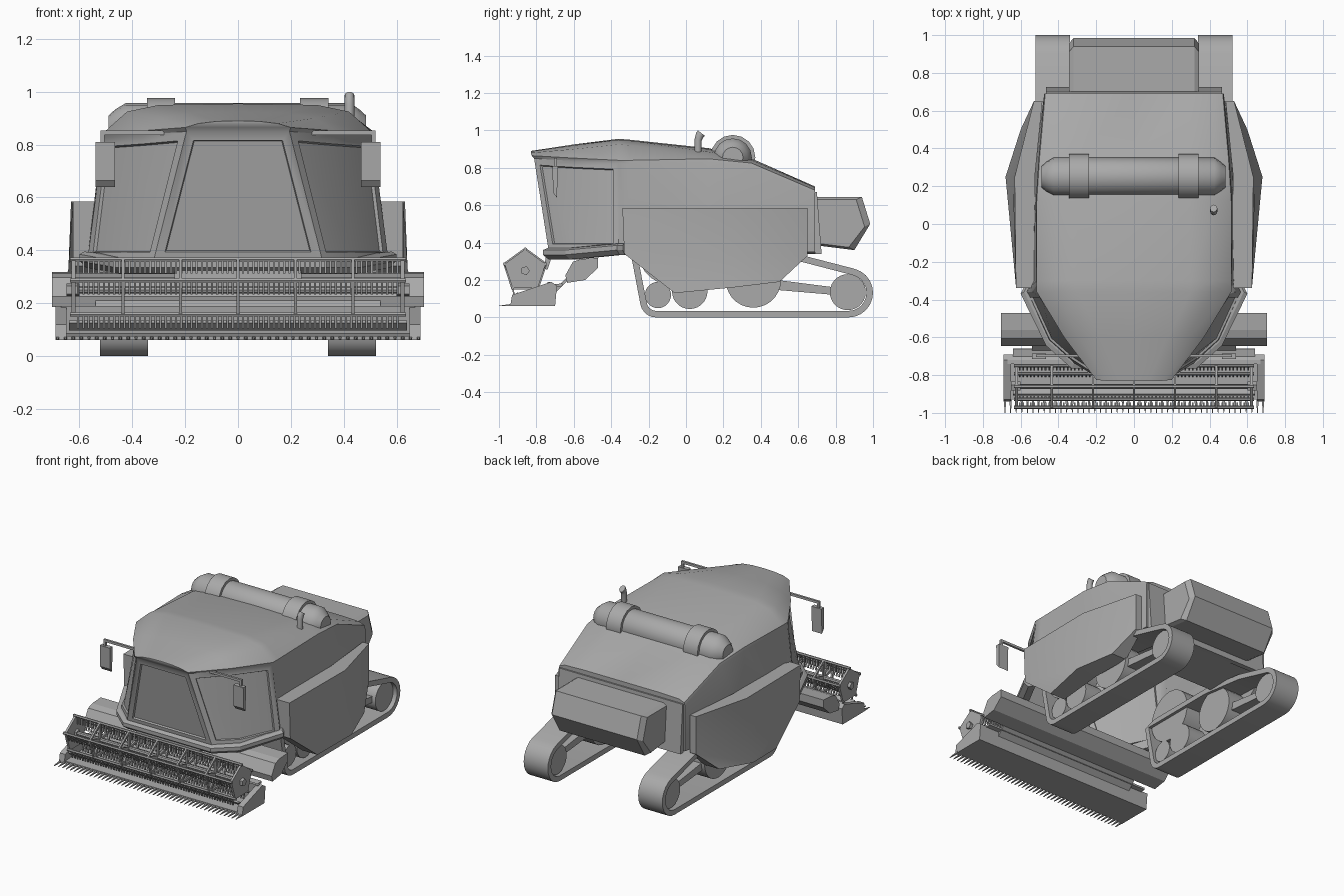
import bpy, bmesh, math
from mathutils import Vector

cube = bpy.data.objects.get("Cube")
if cube:
    bpy.data.objects.remove(cube)

grey = bpy.data.materials.new("plain_grey")
grey.use_nodes = True
grey.diffuse_color = (0.4, 0.4, 0.4, 1)
grey.node_tree.nodes["Principled BSDF"].inputs["Base Color"].default_value = (0.4, 0.4, 0.4, 1)


def finish(bm, name, smooth=False):
    bmesh.ops.recalc_face_normals(bm, faces=bm.faces)
    mesh = bpy.data.meshes.new(name)
    bm.to_mesh(mesh)
    bm.free()
    mesh.materials.append(grey)
    ob = bpy.data.objects.new(name, mesh)
    bpy.context.collection.objects.link(ob)
    if smooth:
        bpy.ops.object.select_all(action="DESELECT")
        ob.select_set(True)
        bpy.context.view_layer.objects.active = ob
        bpy.ops.object.shade_smooth_by_angle(angle=math.radians(35))


def loft(bm, rings, caps=True):
    """Bridge closed rings of equal length; returns vertices and side faces by gap."""
    vs = [[bm.verts.new(p) for p in r] for r in rings]
    n = len(vs[0])
    strips = [[bm.faces.new((a[i], a[(i + 1) % n], b[(i + 1) % n], b[i])) for i in range(n)]
              for a, b in zip(vs, vs[1:])]
    if caps:
        bm.faces.new(vs[0])
        bm.faces.new(vs[-1])
    return vs, strips


def prism(bm, profile, x0, x1):
    """Side profile of (y, z) points swept from x0 to x1."""
    loft(bm, [[(x, y, z) for y, z in profile] for x in (x0, x1)])


def box(bm, x0, x1, y0, y1, z0, z1):
    prism(bm, [(y0, z0), (y1, z0), (y1, z1), (y0, z1)], x0, x1)


def arc(cy, cz, r, a0=0, a1=360, n=24, closed=True):
    steps = n if closed else n - 1
    angles = [math.radians(a0 + (a1 - a0) * i / steps) for i in range(n)]
    return [(cy + r * math.cos(a), cz + r * math.sin(a)) for a in angles]


def bar(a, b, w):
    """Profile of a thin bar of width w between two (y, z) points."""
    a, b = Vector(a), Vector(b)
    d = (b - a).normalized() * w / 2
    s = Vector((-d.y, d.x))
    return [tuple(a + s), tuple(b + s), tuple(b - s), tuple(a - s)]


# Main body: half sections from roof centre to belly centre
sections = [
    [(0, -.83, .89), (.08, -.83, .888), (.15, -.83, .88), (.2, -.825, .865), (.195, -.812, .85),
     (.32, -.735, .36), (0, -.735, .34)],
    [(0, -.6, .925), (.18, -.6, .92), (.29, -.6, .9), (.37, -.6, .852), (.362, -.594, .836),
     (.45, -.615, .36), (0, -.615, .34)],
]
for y, roof, shoulder, foot in (
        (-.36, [(0, .955), (.3, .95), (.42, .925)], [(.515, .84), (.51, .825)], (.57, .36)),
        (-.3, [(0, .95), (.3, .945), (.42, .92)], [(.515, .84), (.517, .82)], (.54, .34)),
        (.12, [(0, .905), (.3, .9), (.43, .885)], [(.515, .848), (.52, .83)], (.53, .34)),
        (.35, [(0, .85), (.3, .85), (.43, .842)], [(.5, .825), (.505, .81)], (.52, .34)),
        (.69, [(0, .7), (.3, .7), (.43, .695)], [(.47, .68), (.475, .66)], (.475, .35))):
    sections.append([(x, y, z) for x, z in roof + shoulder + [foot, (0, .34)]])
bm = bmesh.new()
vs, strips = loft(bm, [s + [(-x, y, z) for x, y, z in s[-2:0:-1]] for s in sections], caps=False)
for r in (vs[-1], vs[0]):
    bm.faces.new((r[0], r[1], r[-1]))
    for k in range(1, 5):
        screen = bm.faces.new((r[k], r[k + 1], r[-k - 1], r[-k]))
    bm.faces.new((r[5], r[6], r[7]))
bmesh.ops.recalc_face_normals(bm, faces=bm.faces)
# Recessed windscreen and side windows
for pane in ([screen], [strips[0][4], strips[1][4]], [strips[0][7], strips[1][7]]):
    for thickness, depth in ((.034, 0), (.004, -.012)):
        bmesh.ops.inset_region(bm, faces=pane, thickness=thickness, depth=depth, use_even_offset=True)
# The shell is open underneath, ahead of the rear floor
bmesh.ops.delete(bm, geom=[f for s in strips[:-1] for f in s[5:7]], context="FACES")
finish(bm, "body", True)

# Sill wrapping the cab foot, with a step below the windscreen
bm = bmesh.new()
plan = [(.585, -.34), (.6, -.37), (.465, -.645), (.33, -.765)]
rings = []
for k, z in ((.96, .335), (1, .36), (1, .385), (.97, .395)):
    edge = [(x * k, y * k, z - (.025 if y < -.5 else 0)) for x, y in plan]
    inside = [(x * .9, y * .9, z - (.025 if y < -.5 else 0)) for x, y in plan]
    rings.append(edge + [(-x, y, h) for x, y, h in edge[::-1]] + [(-x, y, h) for x, y, h in inside]
                 + inside[::-1])
loft(bm, rings)
finish(bm, "cab_sill")
bm = bmesh.new()
prism(bm, [(-.755, .26), (-.74, .255), (-.71, .35), (-.75, .35)], -.24, .24)
finish(bm, "front_step")

# Bulged side panels
outer = [(.625, -.34, .585), (.632, .25, .585), (.53, .65, .585), (.53, .65, .33), (.6, .5, .19),
         (.68, .25, .16), (.64, -.06, .13), (.625, -.33, .34)]
for side, s in (("left", 1), ("right", -1)):
    bm = bmesh.new()
    o = [bm.verts.new((s * x, y, z)) for x, y, z in outer]
    i = [bm.verts.new((s * (.525 if y < .5 else .485), y, z)) for x, y, z in outer]
    c = bm.verts.new((s * .642, .25, .33))
    for quad in ((o[0], o[1], c, o[7]), (o[1], o[2], o[3], c), (o[3], o[4], o[5], c), (o[5], o[6], o[7], c)):
        bm.faces.new(quad)
    for k in range(8):
        bm.faces.new((o[k - 1], o[k], i[k], i[k - 1]))
    bm.faces.new(i)
    finish(bm, side + "_side_panel", True)

# Rear frame and hood
bm = bmesh.new()
prism(bm, [(.68, .67), (.7, .67), (.725, .34), (.69, .34)], -.465, .465)
finish(bm, "rear_frame")
bm = bmesh.new()
hood = [(.69, .645), (.94, .645), (.985, .5), (.9, .36), (.7, .385)]
loft(bm, [[(x, y - d, z + (.015 if z < .5 else -.015) * (d > 0)) for y, z in hood]
          for x, d in ((-.345, .03), (-.32, 0), (.32, 0), (.345, .03))])
finish(bm, "rear_hood")

# Tracks
belt = (arc(.868, .132, .132, -90, 75, 12, False) + [(.63, .33), (.3, .37), (-.2, .37), (-.295, .34)]
        + arc(-.16, .085, .085, 190, 270, 6, False))
inner = []
for k, p in enumerate(belt):
    t = Vector(belt[(k + 1) % len(belt)]) - Vector(belt[k - 1])
    t.normalize()
    inner.append((p[0] - t.y * .035, p[1] + t.x * .035))
for side, s in (("left", 1), ("right", -1)):
    bm = bmesh.new()
    loft(bm, [[(s * x, y, z) for y, z in prof] for prof, x in
              ((belt, .34), (belt, .522), (inner, .522), (inner, .34), (belt, .34))], caps=False)
    bmesh.ops.remove_doubles(bm, verts=bm.verts, dist=.0005)
    finish(bm, side + "_track_belt", True)
    bm = bmesh.new()
    for cy, cz, r in ((-.15, .12, .07), (.02, .14, .095), (.36, .2, .148), (-.08, .35, .175), (.865, .135, .096)):
        prism(bm, arc(cy, cz, r, n=28), s * .36, s * .495)
    finish(bm, side + "_track_wheels", True)
    bm = bmesh.new()
    prism(bm, [(.45, .205), (.8, .16), (.8, .12), (.45, .15)], s * .39, s * .47)
    finish(bm, side + "_track_arm")

# Roof tank with two straps
bm = bmesh.new()
loft(bm, [[(x, y, z) for y, z in arc(.25, .855, r, n=16)] for x, r in
          ((-.49, .055), (-.465, .078), (-.425, .102), (.425, .102), (.46, .078), (.485, .055))])
finish(bm, "roof_tank", True)
bm = bmesh.new()
for x in (-.345, .235):
    prism(bm, arc(.25, .855, .121, n=16), x, x + .107)
finish(bm, "tank_straps", True)

# Exhaust pipe
bm = bmesh.new()
loft(bm, [[(.422 + .019 * math.cos(a * math.pi / 6), y + .019 * math.sin(a * math.pi / 6),
            z + t * math.sin(a * math.pi / 6)) for a in range(12)]
          for y, z, t in ((.065, .84, 0), (.065, .95, -.004), (.073, .975, -.012), (.083, .985, -.015))])
finish(bm, "exhaust_pipe", True)

# Mirrors on arms
for side, s in (("left", 1), ("right", -1)):
    bm = bmesh.new()
    box(bm, s * .28, s * .52, -.705, -.69, .837, .853)
    box(bm, s * .505, s * .52, -.705, -.69, .79, .84)
    finish(bm, side + "_mirror_arm")
    bm = bmesh.new()
    prism(bm, [(-.715, .81), (-.685, .81), (-.69, .64), (-.71, .665)], s * .465, s * .54)
    finish(bm, side + "_mirror")

# Header trough, end plates, cutter bar and teeth
bm = bmesh.new()
prism(bm, [(-.93, .06), (-.7, .06), (-.69, .17), (-.72, .19), (-.74, .19), (-.73, .085), (-.93, .075)], -.67, .67)
for s in (1, -1):
    prism(bm, [(-.94, .06), (-.7, .06), (-.69, .17), (-.72, .19), (-.93, .12)], s * .65, s * .69)
finish(bm, "header_trough")
bm = bmesh.new()
prism(bm, bar((-.905, .13), (-.87, .1), .012), -.64, .64)
prism(bm, bar((-.7, .17), (-.66, .175), .015), -.64, .64)
finish(bm, "header_bars")
bm = bmesh.new()
for k in range(47):
    x = -.683 + k * .0297
    loft(bm, [[(x - w, y, .06), (x + w, y, .06), (x + w, y, h), (x - w, y, h)]
              for y, w, h in ((-.92, .007, .074), (-1, .002, .063))])
finish(bm, "cutter_teeth")

# Rear drum and link board
bm = bmesh.new()
prism(bm, [(-.645, .225), (-.605, .297), (-.56, .312), (-.47, .318), (-.47, .265), (-.54, .2), (-.635, .185)],
      -.705, .705)
finish(bm, "rear_drum")
bm = bmesh.new()
prism(bm, bar((-.7, .14), (-.63, .21), .015), -.54, .54)
finish(bm, "link_board")

# Reel: end plates, spoke frames, bars and tines
corners = arc(-.86, .25, .115, 90, 450, 5)
bm = bmesh.new()
for s in (1, -1):
    prism(bm, corners, s * .615, s * .63)
    prism(bm, arc(-.86, .25, .025, n=5), s * .6, s * .65)
for x in (-.435, -.2175, 0, .2175, .435):
    for k, c in enumerate(corners):
        prism(bm, bar((-.86, .25), c, .018), x - .006, x + .006)
        prism(bm, bar(corners[k - 1], c, .014), x - .006, x + .006)
finish(bm, "reel_frames")
bm = bmesh.new()
prism(bm, arc(-.86, .25, .014, n=8), -.64, .64)
for y, z in corners:
    prism(bm, arc(y, z, .009, n=6), -.635, .635)
finish(bm, "reel_bars", True)
bm = bmesh.new()
for y, z in corners:
    tine = bar((y, z), (y + (-.86 - y) * .2, z - .052), .008)
    for k in range(63):
        x = -.605 + k * .0195
        prism(bm, tine, x - .004, x + .004)
finish(bm, "reel_tines")
